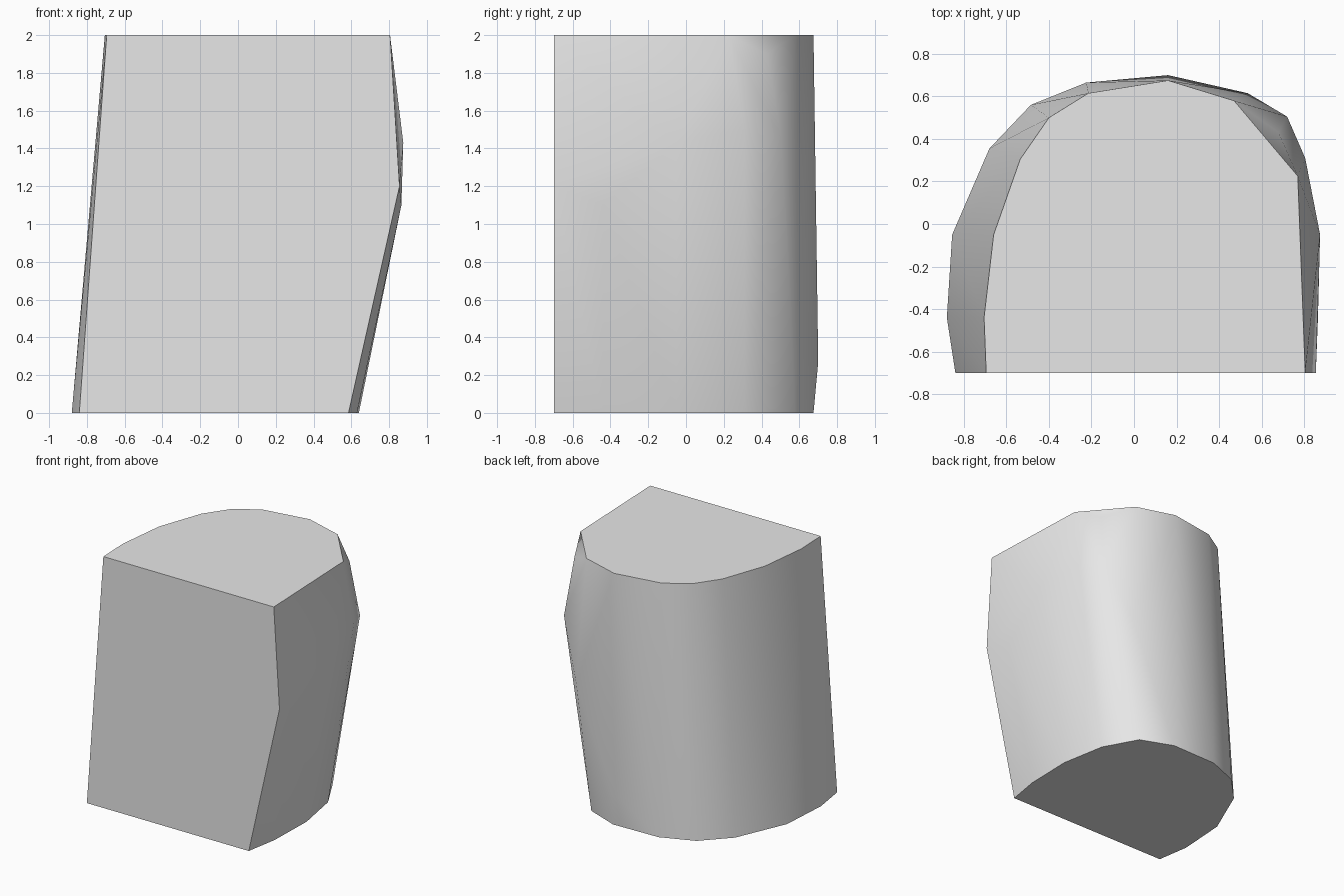
import bpy, bmesh, math

cube = bpy.data.objects.get("Cube")
if cube:
    bpy.data.objects.remove(cube, do_unlink=True)

# Single plain grey
grey = bpy.data.materials.new("plain grey")
grey.use_nodes = True
color = (0.8, 0.8, 0.8, 1)
grey.diffuse_color = color
grey.node_tree.nodes["Principled BSDF"].inputs["Base Color"].default_value = color

# Arched outlines, from the front left corner round the back
bottom = [(-.84, -.7), (-.88, -.44), (-.855, -.05), (-.68, .355), (-.485, .56),
          (-.225, .665), (.17, .675), (.43, .575), (.575, .31), (.64, -.05),
          (.63, -.44), (.585, -.7)]
top = [(-.695, -.7), (-.705, -.44), (-.66, -.05), (-.535, .305), (-.4, .5),
       (-.215, .615), (.16, .675), (.47, .58), (.77, .225), (.805, -.7)]
# Points where the side bulges out, and the clipped upper corner
bulge = [(.855, -.7, 1.2), (.865, -.44, 1.1), (.875, -.05, 1.43), (.805, .31, 1.5),
         (.72, .505, 1.45), (.535, .615, 1), (.16, .7, .27), (.68, .43, 1.9)]

# Solid block wrapped around the outlines
bm = bmesh.new()
for p in [(x, y, 0) for x, y in bottom] + [(x, y, 2) for x, y in top] + bulge:
    bm.verts.new(p)
bmesh.ops.convex_hull(bm, input=bm.verts[:])
loose = [v for v in bm.verts if not v.link_faces]
bmesh.ops.delete(bm, geom=loose, context='VERTS')
bmesh.ops.dissolve_limit(bm, angle_limit=math.radians(0.5),
                         verts=bm.verts[:], edges=bm.edges[:])
bmesh.ops.recalc_face_normals(bm, faces=bm.faces[:])

mesh = bpy.data.meshes.new("arched_block")
bm.to_mesh(mesh)
bm.free()
mesh.materials.append(grey)
block = bpy.data.objects.new("arched_block", mesh)
bpy.context.collection.objects.link(block)

# Smooth curved wall with sharp rims
bpy.ops.object.select_all(action='DESELECT')
block.select_set(True)
bpy.context.view_layer.objects.active = block
bpy.ops.object.shade_smooth_by_angle(angle=math.radians(30))
